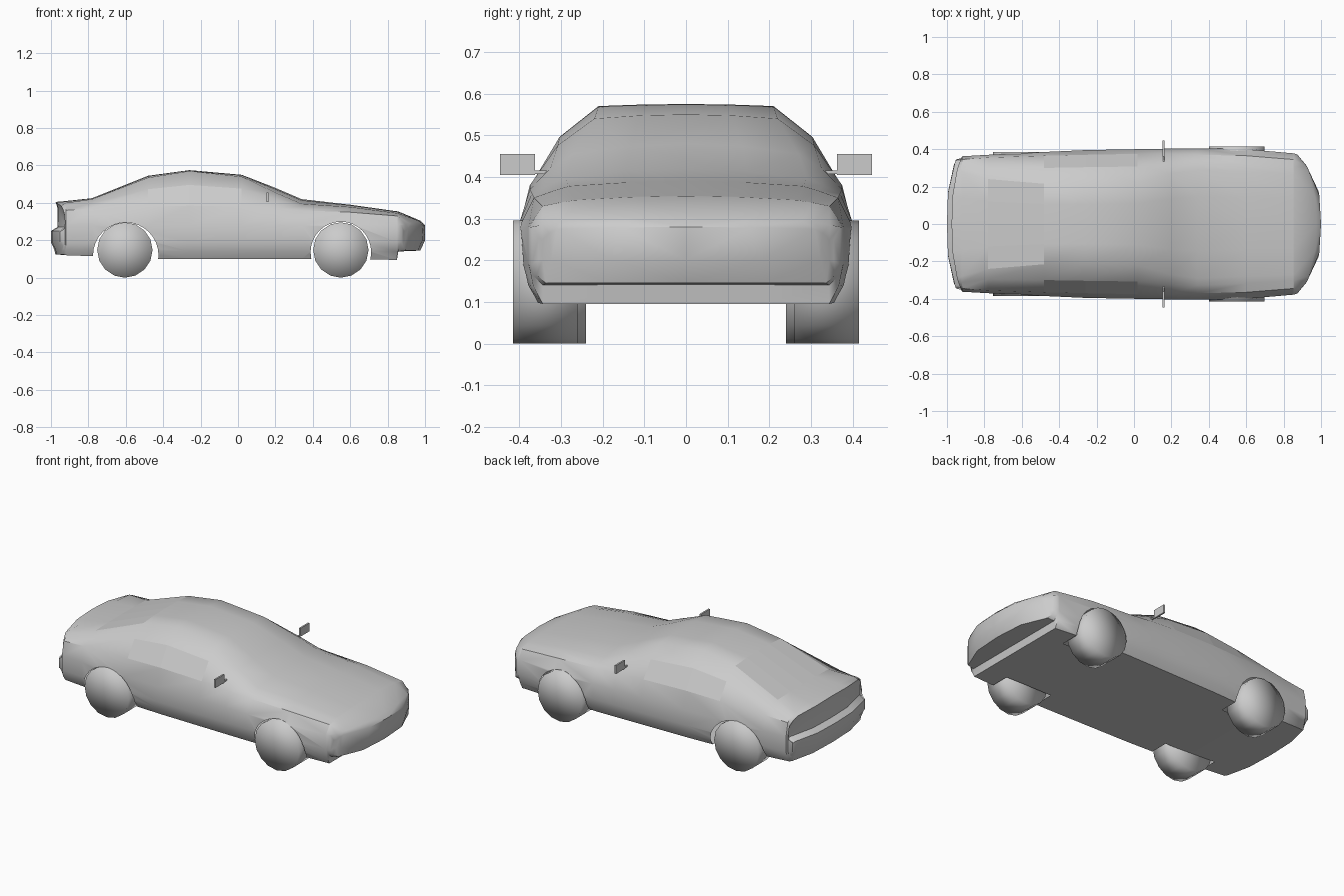
import bpy, bmesh
from math import pi, hypot, radians
from mathutils import Matrix

default = bpy.data.objects.get("Cube")
if default:
    bpy.data.objects.remove(default, do_unlink=True)

grey = bpy.data.materials.new("plain grey")
grey.use_nodes = True
colour = (0.6, 0.6, 0.6, 1)
grey.diffuse_color = colour
grey.node_tree.nodes["Principled BSDF"].inputs["Base Color"].default_value = colour


def make_object(name, bm):
    bmesh.ops.recalc_face_normals(bm, faces=bm.faces)
    mesh = bpy.data.meshes.new(name)
    bm.to_mesh(mesh)
    bm.free()
    mesh.materials.append(grey)
    obj = bpy.data.objects.new(name, mesh)
    bpy.context.collection.objects.link(obj)
    return obj


def select_only(obj):
    bpy.ops.object.select_all(action='DESELECT')
    obj.select_set(True)
    bpy.context.view_layer.objects.active = obj


def add_box(bm, centre, size):
    matrix = Matrix.Translation(centre) @ Matrix.Diagonal((*size, 1))
    bmesh.ops.create_cube(bm, size=1, matrix=matrix)


def cylinder(name, x, z, radius, inner, outer, side, sides):
    """Cylinder across the car, with fan caps."""
    bm = bmesh.new()
    place = Matrix.Translation((x, side * (inner + outer) / 2, z)) @ Matrix.Rotation(pi / 2, 4, 'X')
    bmesh.ops.create_cone(bm, cap_ends=True, cap_tris=True, segments=sides, radius1=radius,
                          radius2=radius, depth=outer - inner, matrix=place)
    return make_object(name, bm)


def half_section(x, floor, width, shoulder_y, shoulder_z, roof_y, roof_z, top, bend=0, upper_shift=0):
    """Half outline of the body, from the floor centre around to the top centre."""
    low = max(0.19, floor)
    high = max(low, min(0.28, shoulder_z))
    bulge = 0.16 * (roof_z - shoulder_z)
    outline = [
        (0, floor), (width * 0.5, floor), (width * 0.91, floor),
        (width * 0.97, floor + (low - floor) * 0.45), (width, low), (width, high),
        (shoulder_y, shoulder_z),
        (shoulder_y + (roof_y - shoulder_y) * 0.6 + bulge, shoulder_z + (roof_z - shoulder_z) * 0.6),
        (roof_y, roof_z), (roof_y * 0.5, top - (top - roof_z) * 0.25), (0, top)]
    return [(x - bend * (y / 0.37) ** 3 + (upper_shift if i > 5 else 0), y, z)
            for i, (y, z) in enumerate(outline)]


# Body: sections from tail to nose
tail = [
    (-1, .19, .345, .34, .245, .33, .25, .25, -.06),
    (-.982, .15, .35, .345, .26, .33, .27, .27, -.06, .016),
    (-.978, .13, .35, .345, .32, .3, .365, .375, -.06, .012),
    (-.975, .125, .35, .34, .34, .29, .385, .405, -.06)]
cabin = [
    (-.92, .12, .362, .345, .36, .28, .4, .41),
    (-.78, .115, .37, .355, .37, .24, .42, .425),
    (-.48, .1, .385, .365, .38, .215, .535, .545),
    (-.26, .1, .395, .37, .385, .21, .57, .575),
    (.02, .1, .4, .375, .38, .22, .54, .55),
    (.2, .1, .403, .375, .37, .27, .455, .48),
    (.34, .1, .405, .37, .36, .29, .395, .42)]
nose = [
    (.6, .1, .4, .365, .35, .28, .378, .39),
    (.85, .095, .378, .345, .33, .27, .345, .355),
    (.857, .14, .377, .344, .328, .27, .344, .354),
    (.975, .145, .37, .345, .285, .28, .295, .305, .1),
    (1, .2, .355, .345, .25, .31, .275, .28, .13)]

bm = bmesh.new()
for side in (1, -1):
    rings = [[bm.verts.new((x, y * side, z)) for x, y, z in half_section(*s)]
             for s in tail + cabin + nose]
    for first, second in zip(rings, rings[1:]):
        for i in range(len(first) - 1):
            bm.faces.new((first[i], first[i + 1], second[i + 1], second[i]))
    for ring in (rings[0], rings[-1]):
        last = len(ring) - 1
        for i in range(last // 2):
            corners = [ring[i], ring[i + 1], ring[last - i - 1], ring[last - i]]
            bm.faces.new(list(dict.fromkeys(corners)))
bmesh.ops.remove_doubles(bm, verts=bm.verts, dist=0.0005)
body = make_object("body_shell", bm)

# Wheel arches, cut open into the hollow shell
arches = [(-.6, .12, .175), (.55, .137, .162)]
cutters = []
for x, z, radius in arches:
    for side in (1, -1):
        cutter = cylinder("arch_cutter", x, z, radius, 0.24, 0.6, side, 32)
        cutter.hide_render = True
        cutters.append(cutter)
        cut = body.modifiers.new("arch", 'BOOLEAN')
        cut.operation = 'DIFFERENCE'
        cut.solver = 'EXACT'
        cut.object = cutter
        select_only(body)
        bpy.ops.object.modifier_apply(modifier=cut.name)
for cutter in cutters:
    bpy.data.objects.remove(cutter, do_unlink=True)

bm = bmesh.new()
bm.from_mesh(body.data)


def is_arch_lining(face):
    return any(all(abs(v.co.y) > 0.238 and hypot(v.co.x - x, v.co.z - z) < r + 0.002
                   for v in face.verts) for x, z, r in arches)


bmesh.ops.delete(bm, geom=[f for f in bm.faces if is_arch_lining(f)], context='FACES')
bm.to_mesh(body.data)
bm.free()
select_only(body)
bpy.ops.object.shade_smooth_by_angle(angle=radians(42))

# Flat glass: rear window and side windows
for face in body.data.polygons:
    x, y, z = face.center
    rear_glass = -.78 < x < -.48 and abs(y) < 0.23 and z > 0.42
    side_glass = -.48 < x < .1 and abs(y) > 0.3 and 0.4 < z < 0.5
    if rear_glass or side_glass:
        face.use_smooth = False

# Wheels and door mirrors
for side, label in ((1, "left"), (-1, "right")):
    for end, x, inner, outer in (("rear", -.605, .24, .385), ("front", .55, .26, .415)):
        wheel = cylinder(f"{end}_{label}_wheel", x, 0.148, 0.148, inner, outer, side, 16)
        select_only(wheel)
        bpy.ops.object.shade_smooth()
    bm = bmesh.new()
    add_box(bm, (.158, side * .404, .43), (.01, .084, .05))
    add_box(bm, (.158, side * .36, .411), (.008, .05, .008))
    make_object(f"{label}_door_mirror", bm)
